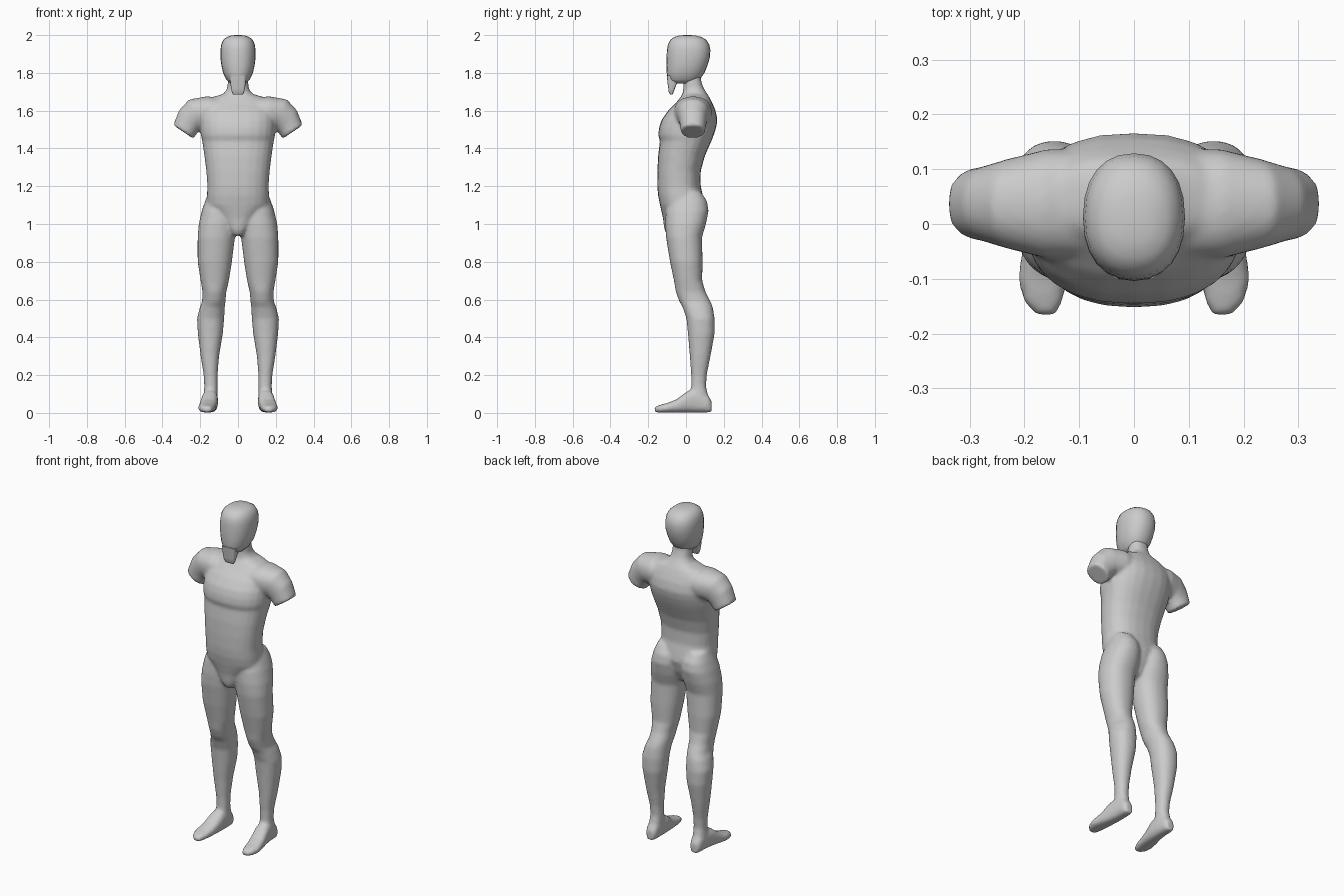
import bpy, bmesh, math
from mathutils import Vector

skin = bpy.data.materials.new("matte grey")
skin.diffuse_color = (0.6, 0.6, 0.6, 1)
SIDES = 24


def loft(bm, rings, power=2.0, sides=SIDES):
    """Skin closed superellipse rings given as (centre, u axis, v axis)."""
    loops = []
    for c, u, v in rings:
        loop = []
        for i in range(sides):
            a = 2 * math.pi * i / sides
            s, t = math.cos(a), math.sin(a)
            s = math.copysign(abs(s) ** (2 / power), s)
            t = math.copysign(abs(t) ** (2 / power), t)
            loop.append(bm.verts.new(Vector(c) + Vector(u) * s + Vector(v) * t))
        loops.append(loop)
    for a, b in zip(loops, loops[1:]):
        for i in range(sides):
            j = (i + 1) % sides
            bm.faces.new((a[i], a[j], b[j], b[i]))
    bm.faces.new(loops[0][::-1])
    bm.faces.new(loops[-1])


def level(z, x0, x1, y0, y1):
    """Horizontal ring from its extents."""
    return (((x0 + x1) / 2, (y0 + y1) / 2, z),
            ((x1 - x0) / 2, 0, 0), (0, (y1 - y0) / 2, 0))


def finish(name, bm):
    bmesh.ops.recalc_face_normals(bm, faces=bm.faces)
    mesh = bpy.data.meshes.new(name)
    bm.to_mesh(mesh)
    bm.free()
    mesh.materials.append(skin)
    mesh.shade_smooth()
    ob = bpy.data.objects.new(name, mesh)
    bpy.context.collection.objects.link(ob)
    return ob


body = bmesh.new()

# torso and neck: z, half width, front, back
torso = [(0.94, .03, -.10, .0), (0.97, .055, -.115, .05), (1.03, .10, -.122, .08),
         (1.10, .165, -.138, .10), (1.15, .165, -.148, .09), (1.20, .162, -.152, .078),
         (1.28, .168, -.152, .078), (1.36, .178, -.148, .10), (1.44, .19, -.138, .135),
         (1.47, .197, -.147, .147), (1.51, .20, -.143, .16), (1.55, .20, -.13, .167),
         (1.60, .195, -.095, .157), (1.64, .18, -.055, .14), (1.67, .14, -.03, .125),
         (1.69, .075, -.018, .112), (1.72, .056, -.014, .093), (1.76, .054, -.015, .08),
         (1.82, .05, -.015, .08)]
loft(body, [level(z, -w, w, f, b) for z, w, f, b in torso], 2.35)

# legs: z, inner x, outer x, front, back
leg = [(1.17, .05, .155, -.06, .08), (1.12, .015, .175, -.09, .112),
       (1.07, .004, .192, -.107, .12), (1.00, .004, .208, -.11, .106),
       (.93, .016, .214, -.106, .085), (.80, .032, .214, -.085, .088),
       (.70, .048, .198, -.064, .086), (.64, .062, .188, -.054, .104),
       (.59, .066, .19, -.036, .13), (.56, .07, .202, -.018, .142),
       (.50, .073, .217, .002, .152), (.42, .08, .213, .01, .152),
       (.30, .10, .198, .02, .13), (.20, .108, .182, .027, .11),
       (.14, .108, .179, .027, .106), (.09, .108, .182, .02, .118),
       (.03, .112, .182, .03, .13)]
# feet: y, centre x, half width, top z
foot = [(.136, .146, .022, .06), (.118, .146, .034, .09), (.06, .146, .04, .125),
        (.01, .15, .044, .115), (-.05, .159, .046, .07), (-.10, .166, .046, .05),
        (-.14, .166, .037, .04), (-.167, .160, .018, .03)]
# upper arm stumps: centre x, centre z, tilt x, tilt z, half depth
arm = [(.06, 1.595, 0, .07, .10), (.16, 1.592, .005, .084, .10),
       (.23, 1.58, .028, .08, .082), (.265, 1.54, .046, .064, .07),
       (.290, 1.488, .053, .036, .064)]
for s in (-1, 1):
    loft(body, [level(z, *sorted((s * i, s * o)), f, b) for z, i, o, f, b in leg], 2.2)
    loft(body, [((s * x, y, h / 2 + .002), (w, 0, 0), (0, 0, h / 2))
                for y, x, w, h in foot], 2.6)
    loft(body, [((s * x, .037, z), (s * tx, 0, tz), (0, d, 0))
                for x, z, tx, tz, d in arm], 2.2)

# fuse the limbs into one skin and soften the joins
body_ob = finish("body", body)
fuse = body_ob.modifiers.new("fuse", 'REMESH')
fuse.mode = 'VOXEL'
fuse.voxel_size = 0.009
fuse.use_smooth_shade = True
soft = body_ob.modifiers.new("soften", 'SMOOTH')
soft.factor = 0.5
soft.iterations = 7

# head: z, half width, front, back
head = bmesh.new()
skull = [(1.745, .042, -.08, .05), (1.765, .062, -.097, .072), (1.80, .079, -.102, .098),
         (1.84, .088, -.104, .114), (1.88, .093, -.103, .126), (1.92, .093, -.101, .129),
         (1.95, .089, -.096, .123), (1.975, .078, -.083, .107), (1.99, .06, -.062, .083),
         (1.998, .035, -.034, .05), (2.0, .012, -.005, .02)]
loft(head, [level(z, -w, w, f, b) for z, w, f, b in skull], 2.25)
finish("head", head)

# chin wedge hanging in front of the neck
chin = bmesh.new()
wedge = [(1.685, .026, -.084, -.072), (1.70, .033, -.092, -.065), (1.72, .037, -.094, -.058),
         (1.75, .041, -.098, -.045), (1.785, .044, -.102, -.02)]
loft(chin, [level(z, -w, w, f, b) for z, w, f, b in wedge], 5)
chin_ob = finish("chin", chin)

for ob in (bpy.data.objects["head"], chin_ob):
    bpy.ops.object.select_all(action='DESELECT')
    ob.select_set(True)
    bpy.context.view_layer.objects.active = ob
    bpy.ops.object.shade_smooth_by_angle(angle=math.radians(50))
